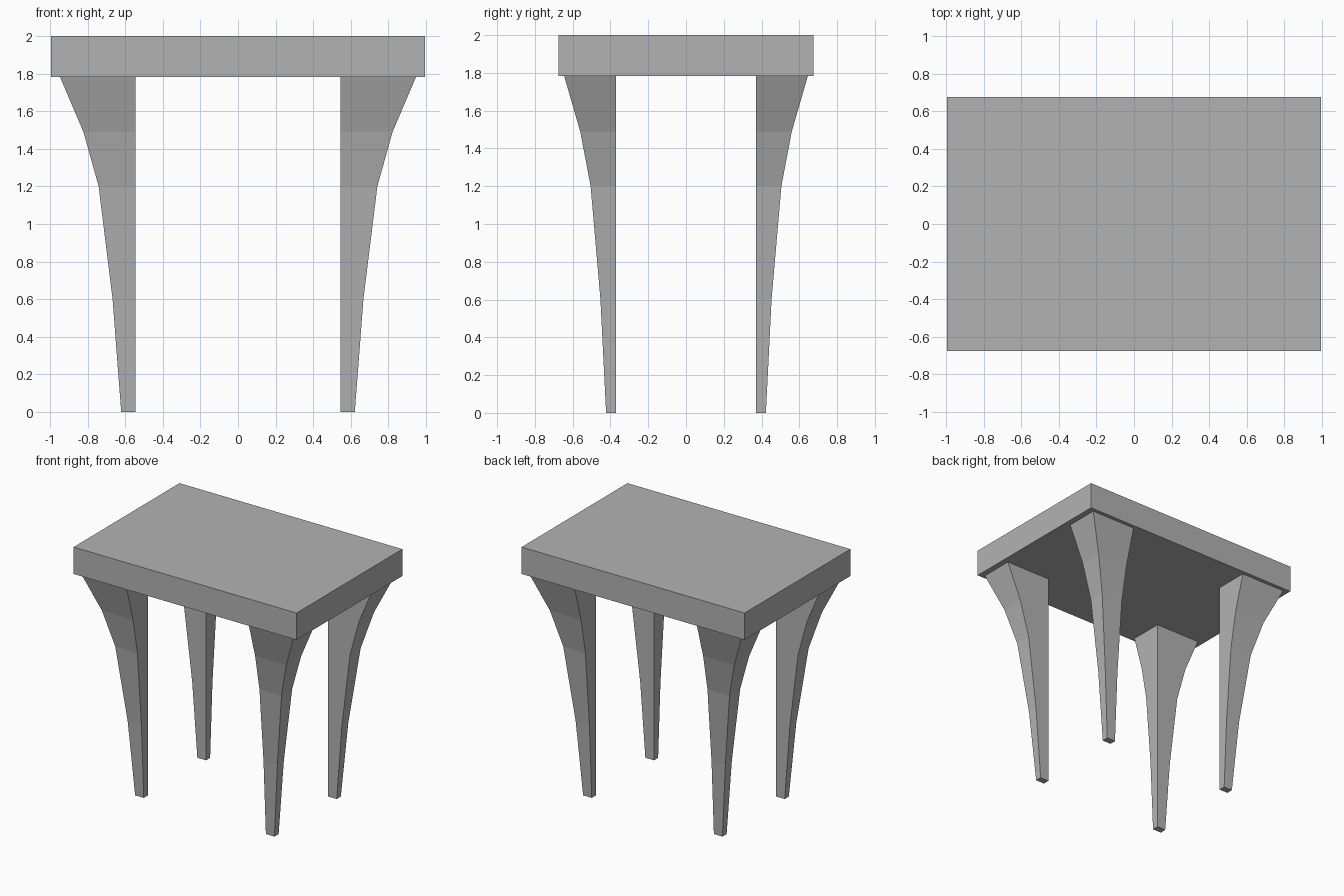
import bpy
import bmesh

if "Cube" in bpy.data.objects:
    bpy.data.objects.remove(bpy.data.objects["Cube"], do_unlink=True)

grey = bpy.data.materials.new("plain_grey")
grey.use_nodes = True
grey.diffuse_color = (0.45, 0.45, 0.45, 1)
grey.node_tree.nodes["Principled BSDF"].inputs["Base Color"].default_value = (0.45, 0.45, 0.45, 1)


def finish(name, bm):
    bmesh.ops.recalc_face_normals(bm, faces=bm.faces)
    mesh = bpy.data.meshes.new(name)
    bm.to_mesh(mesh)
    bm.free()
    mesh.materials.append(grey)
    obj = bpy.data.objects.new(name, mesh)
    bpy.context.collection.objects.link(obj)
    return obj


TOP_BOTTOM = 1.783
INNER_X, INNER_Y = 0.545, 0.37

# Outer corner of the leg at each height: z, x, y
LEG_PROFILE = [
    (0.0, 0.622, 0.423),
    (0.6, 0.668, 0.453),
    (1.2, 0.742, 0.505),
    (1.49, 0.823, 0.56),
    (TOP_BOTTOM, 0.948, 0.645),
]


def leg(name, sx, sy):
    """Flared leg with two straight inner sides and two curved outer sides."""
    bm = bmesh.new()
    rings = []
    for z, x, y in LEG_PROFILE:
        corners = [(INNER_X, INNER_Y), (x, INNER_Y), (x, y), (INNER_X, y)]
        rings.append([bm.verts.new((sx * cx, sy * cy, z)) for cx, cy in corners])
    for low, high in zip(rings, rings[1:]):
        for i in range(4):
            j = (i + 1) % 4
            bm.faces.new((low[i], low[j], high[j], high[i]))
    bm.faces.new(rings[0])
    bm.faces.new(rings[-1])
    return finish(name, bm)


# Four legs, mirrored to each corner
for side, sx in (("left", 1), ("right", -1)):
    for end, sy in (("front", -1), ("back", 1)):
        leg(f"{end}_{side}_leg", sx, sy)

# Thick slab tabletop
bm = bmesh.new()
bmesh.ops.create_cube(bm, size=1)
bmesh.ops.scale(bm, vec=(1.99, 1.35, 2 - TOP_BOTTOM), verts=bm.verts)
bmesh.ops.translate(bm, vec=(0, 0, (2 + TOP_BOTTOM) / 2), verts=bm.verts)
finish("tabletop", bm)
